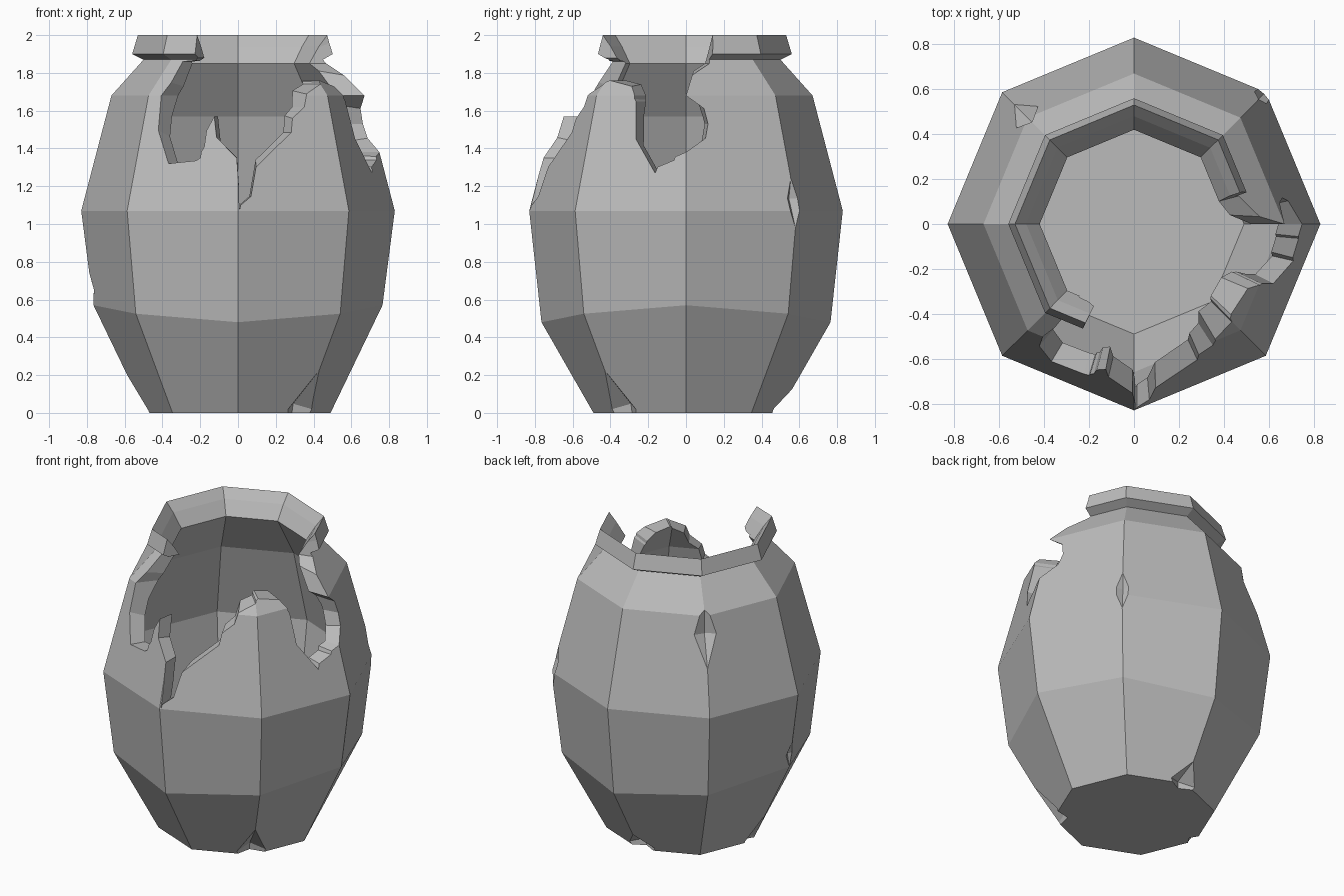
import bpy, bmesh
from math import sin, cos, radians
from mathutils import Matrix, Vector

SIDES = 8

if "Cube" in bpy.data.objects:
    bpy.data.objects.remove(bpy.data.objects["Cube"], do_unlink=True)

clay = bpy.data.materials.new("grey_clay")
clay.use_nodes = True
clay.diffuse_color = (0.5, 0.5, 0.5, 1)
clay.node_tree.nodes["Principled BSDF"].inputs["Base Color"].default_value = clay.diffuse_color


def polar(angle, r, z):
    a = radians(angle)
    return Vector((r * cos(a), r * sin(a), z))


def make_object(name, bm):
    bmesh.ops.recalc_face_normals(bm, faces=bm.faces)
    mesh = bpy.data.meshes.new(name)
    bm.to_mesh(mesh)
    bm.free()
    mesh.materials.append(clay)
    obj = bpy.data.objects.new(name, mesh)
    bpy.context.collection.objects.link(obj)
    return obj


def carve(target, cutter):
    cutter.hide_render = True
    mod = target.modifiers.new("cut", "BOOLEAN")
    mod.operation = "DIFFERENCE"
    mod.solver = "EXACT"
    mod.object = cutter
    bpy.context.view_layer.objects.active = target
    bpy.ops.object.modifier_apply(modifier=mod.name)
    bpy.data.objects.remove(cutter, do_unlink=True)


# Hollow jar: outside from foot to lip, then inside down to the floor
profile = [(0.49, 0), (0.765, 0.525), (0.83, 1.07), (0.67, 1.68), (0.5, 1.87),
           (0.56, 1.9), (0.53, 2), (0.48, 1.94), (0.42, 1.85), (0.59, 1.57),
           (0.73, 1.07), (0.66, 0.56), (0.49, 0.2)]
bm = bmesh.new()
rings = []
for level, (r, z) in enumerate(profile):
    ring = []
    for i in range(SIDES):
        angle = i * 360 / SIDES
        wobble = 0.045 * cos(radians(2 * angle)) if level == 1 else 0
        ring.append(bm.verts.new(polar(angle, r, z + wobble)))
    rings.append(ring)
for low, high in zip(rings, rings[1:]):
    for i in range(SIDES):
        j = (i + 1) % SIDES
        bm.faces.new((low[i], low[j], high[j], high[i]))
bm.faces.new(rings[0])
bm.faces.new(rings[-1])
jar = make_object("broken_jar", bm)

# Jagged opening, drawn as angle and height, then wrapped round the jar
opening = [(243, 2.2), (244, 1.88), (233, 1.86), (231, 1.68), (239, 1.32),
           (253.5, 1.35), (259, 1.57), (269.5, 1.35), (270.5, 1.07), (303, 1.62),
           (317, 1.76), (334, 1.68), (347, 1.27), (360, 1.38), (370, 1.53),
           (360, 1.68), (375, 1.85), (377, 2.2)]
flat = bmesh.new()
flat.faces.new([flat.verts.new((a, 0, z)) for a, z in opening])
bmesh.ops.triangulate(flat, faces=flat.faces[:])
for a in range(255, 376, 20):
    bmesh.ops.bisect_plane(flat, geom=flat.verts[:] + flat.edges[:] + flat.faces[:],
                           dist=0.0001, plane_co=(a, 0, 0), plane_no=(1, 0, 0))
bmesh.ops.triangulate(flat, faces=flat.faces[:])
bm = bmesh.new()
inner, outer = [{v: bm.verts.new(polar(v.co.x, r, v.co.z)) for v in flat.verts}
                for r in (0.2, 1.2)]
for f in flat.faces:
    for layer in (inner, outer):
        bm.faces.new([layer[v] for v in f.verts])
for e in flat.edges:
    if e.is_boundary:
        a, b = e.verts
        bm.faces.new((inner[a], inner[b], outer[b], outer[a]))
bmesh.ops.triangulate(bm, faces=bm.faces[:])
flat.free()
carve(jar, make_object("opening_cutter", bm))


# Diamond chips knocked out of the corner edges
def chip(angle, r, z, depth, width, height, lean):
    bm = bmesh.new()
    bmesh.ops.create_uvsphere(bm, u_segments=4, v_segments=2, radius=1)
    place = (Matrix.Translation(polar(angle, r, z))
             @ Matrix.Rotation(radians(angle), 4, "Z")
             @ Matrix.Rotation(radians(lean), 4, "Y")
             @ Matrix.Diagonal((depth, width, height, 1)))
    bmesh.ops.transform(bm, matrix=place, verts=bm.verts)
    carve(jar, make_object("chip_cutter", bm))


chip(45, 0.835, 1.14, 0.065, 0.09, 0.29, -5)
chip(135, 0.7, 1.57, 0.06, 0.13, 0.22, -15)
chip(180, 0.80, 0.65, 0.05, 0.12, 0.17, 7)
chip(180, 0.5, 0, 0.06, 0.1, 0.34, 29)
chip(315, 0.5, 0, 0.1, 0.15, 0.29, 29)
chip(90, 0.5, 0, 0.1, 0.16, 0.15, 29)
